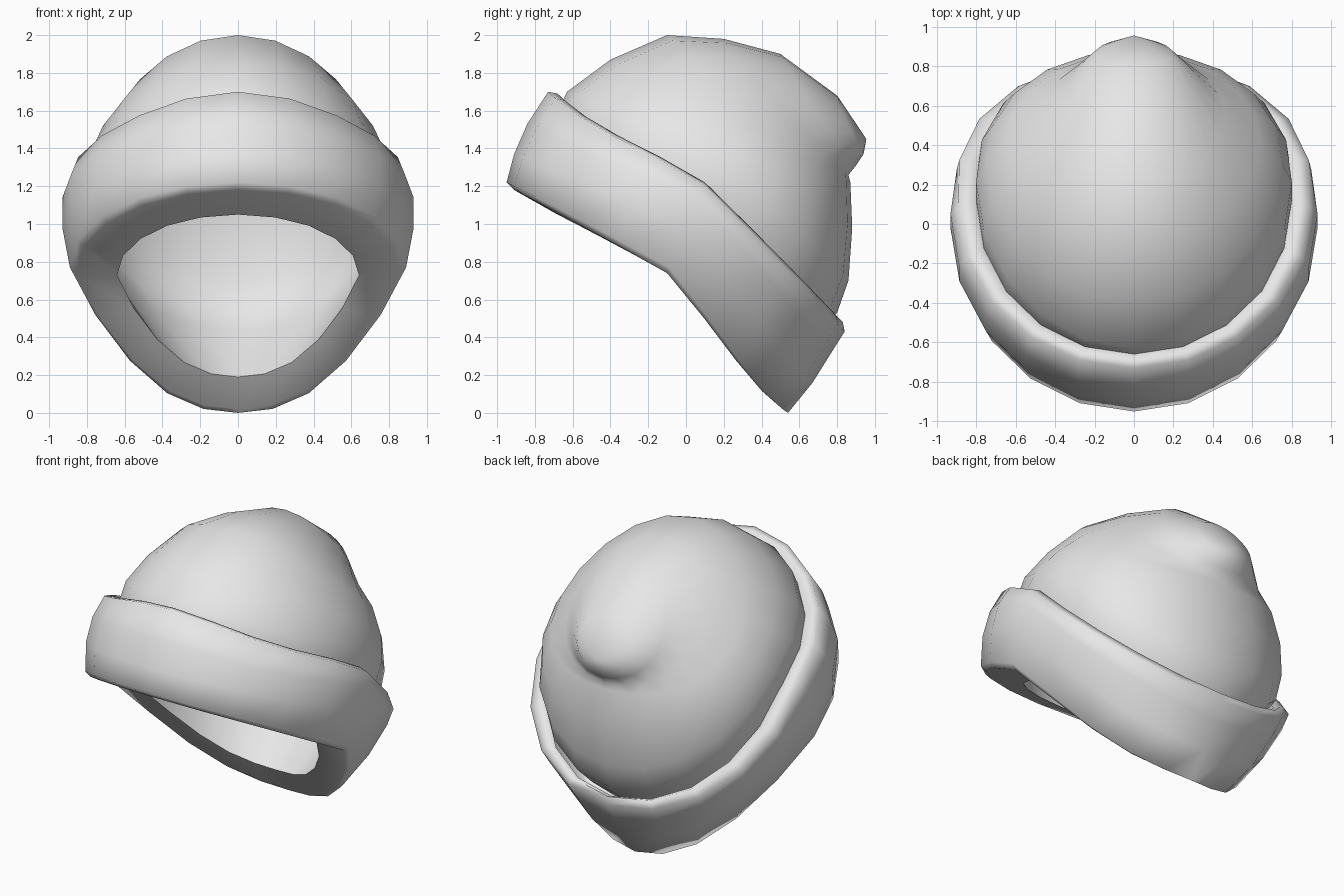
import bpy
import bmesh
from math import sin, cos, pi, radians
from mathutils import Vector

SEGMENTS = 20

cube = bpy.data.objects.get("Cube")
if cube:
    bpy.data.objects.remove(cube)

wool = bpy.data.materials.new("light_grey_wool")
wool.use_nodes = True
grey = (0.8, 0.8, 0.8, 1)
wool.diffuse_color = grey
wool.node_tree.nodes["Principled BSDF"].inputs["Base Color"].default_value = grey


def ring(bm, front, side, back, bend, front_sag=0, back_sag=0, taper=0):
    """Loop through a front (y, z), side (x, y, z) and back (y, z) point.
    bend 0 gives a round sweep, bend 1 a sharp bend at the side.
    The sags lower the loop between those points; taper narrows its back."""
    f, s, b = Vector(front), Vector(side[1:]), Vector(back)
    loop = []
    for i in range(SEGMENTS):
        t = 2 * pi * i / SEGMENTS
        c = cos(t)
        w = bend * abs(c) + (1 - bend) * c * c
        p = s + c * (f - b) / 2 + w * ((f + b) / 2 - s)
        sag = (front_sag if c > 0 else back_sag) * sin(2 * t) ** 2
        narrow = 1 + taper * min(c, 0)
        loop.append(bm.verts.new((side[0] * sin(t) * narrow, p.x, p.y - sag)))
    return loop


def loft(name, rings, tip=None):
    bm = bmesh.new()
    loops = [ring(bm, *r) for r in rings]
    for a, b in zip(loops, loops[1:]):
        for i in range(SEGMENTS):
            j = (i + 1) % SEGMENTS
            bm.faces.new((a[i], a[j], b[j], b[i]))
    if tip:
        end = bm.verts.new(tip)
        last = loops[-1]
        for i in range(SEGMENTS):
            bm.faces.new((last[i], last[(i + 1) % SEGMENTS], end))
    mesh = bpy.data.meshes.new(name)
    bm.to_mesh(mesh)
    bm.free()
    mesh.materials.append(wool)
    obj = bpy.data.objects.new(name, mesh)
    bpy.context.collection.objects.link(obj)
    bpy.ops.object.select_all(action="DESELECT")
    obj.select_set(True)
    bpy.context.view_layer.objects.active = obj
    bpy.ops.object.shade_smooth_by_angle(angle=radians(80))
    return obj


# Opening rim shared by the crown and the cuff
opening = ((-.68, 1.05), (.64, -.08, .73), (.4, .19), .9, 0, .03, .3)

# Crown: inner wall, dome and the tip drooping to the back
loft("crown", [
    opening,
    ((-.71, 1.33), (.77, .01, .98), (.71, .44), .7, 0, .02, .05),
    ((-.68, 1.6), (.8, .12, 1.2), (.8, .53), .5, .03, 0, -.1),
    ((-.63, 1.7), (.8, .21, 1.28), (.86, .7), .2, 0, 0, -.04),
    ((-.4, 1.87), (.75, .31, 1.38), (.88, .98), 0),
    ((-.1, 2), (.64, .41, 1.5), (.87, 1.22), 0),
    ((.2, 1.98), (.47, .54, 1.57), (.86, 1.26), 0),
    ((.5, 1.9), (.33, .7, 1.58), (.9, 1.31), 0),
    ((.8, 1.68), (.2, .86, 1.52), (.94, 1.37), 0),
], tip=(0, .955, 1.45))

# Cuff: underside with a rounded edge, bulging outer face, rolled top edge
loft("folded_cuff", [
    opening,
    ((-.91, 1.18), (.86, -.1, .74), (.52, .02), .9, 0, .05, .35),
    ((-.95, 1.22), (.89, -.09, .77), (.54, 0), .9, 0, .05, .35),
    ((-.91, 1.37), (.93, -.02, .98), (.67, .16), .8, .01, .03, .12),
    ((-.84, 1.53), (.93, .05, 1.14), (.77, .32), .8, .03, 0, -.05),
    ((-.73, 1.7), (.89, .09, 1.21), (.84, .43), .8, .04, 0, -.15),
    ((-.68, 1.69), (.83, .1, 1.22), (.83, .48), .8, .04, 0, -.13),
    ((-.65, 1.62), (.79, .11, 1.17), (.79, .47), .6, .04, 0, -.1),
])
